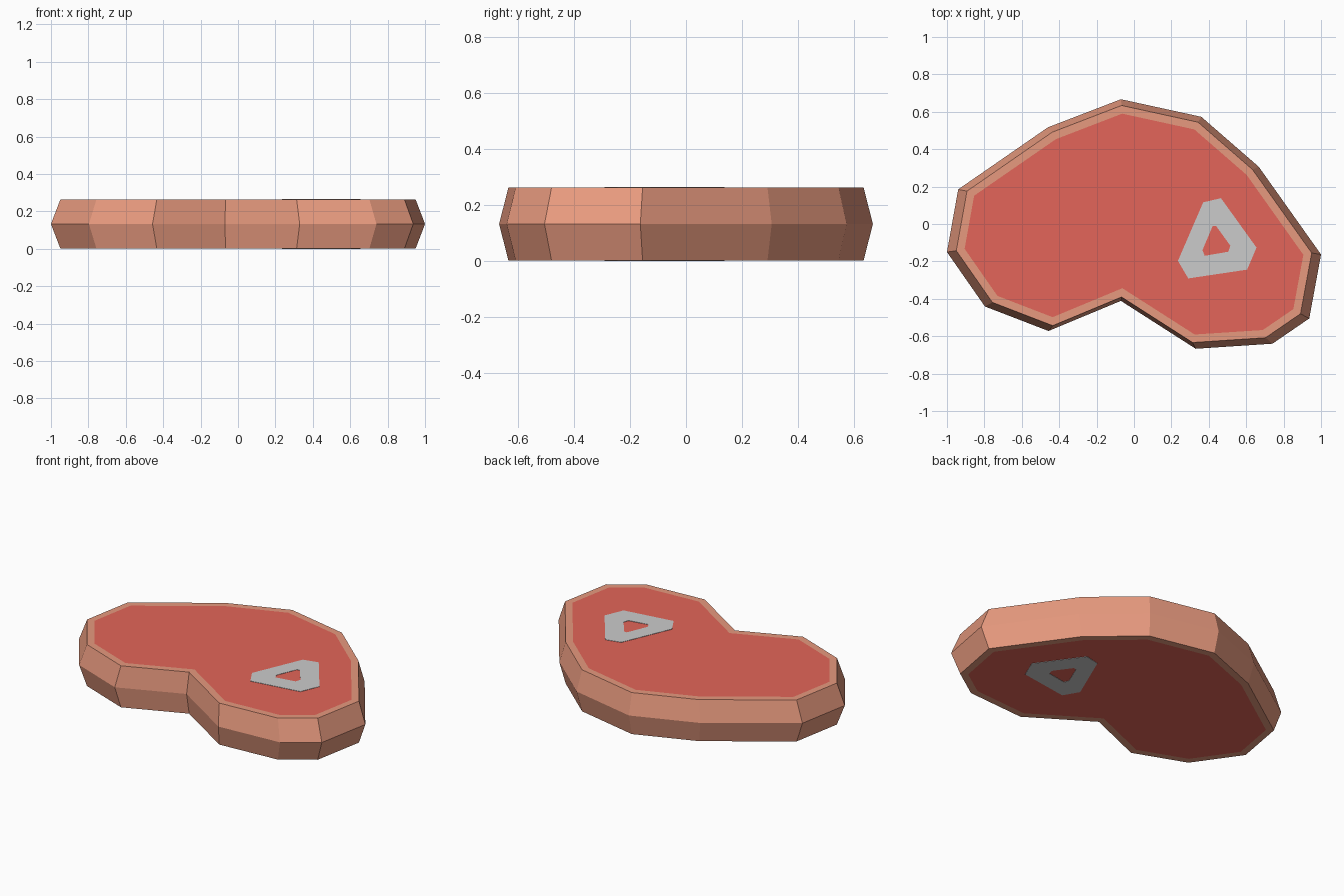
import bpy, bmesh

if "Cube" in bpy.data.objects:
    bpy.data.objects.remove(bpy.data.objects["Cube"])

HEIGHT, SKIN = 0.265, 0.002

OUTLINE = [(-1, -0.15), (-0.797, -0.441), (-0.457, -0.572), (-0.07, -0.411),
           (0.33, -0.667), (0.74, -0.64), (0.937, -0.505), (1, -0.163),
           (0.667, 0.306), (0.36, 0.573), (-0.07, 0.667), (-0.46, 0.517),
           (-0.94, 0.185)]
BONE_OUT = [(0.235, -0.197), (0.29, -0.291), (0.605, -0.244),
            (0.655, -0.126), (0.465, 0.138), (0.37, 0.116)]
BONE_IN = [(0.366, -0.14), (0.378, -0.17), (0.505, -0.148),
           (0.515, -0.116), (0.44, -0.012), (0.42, -0.012)]


def material(name, color):
    mat = bpy.data.materials.new(name)
    mat.diffuse_color = (*color, 1)
    mat.use_nodes = True
    mat.node_tree.nodes["Principled BSDF"].inputs["Base Color"].default_value = mat.diffuse_color
    return mat


def ring(bm, points, z, scale=1.0):
    return [bm.verts.new((x * scale, y * scale, z)) for x, y in points]


def bridge(bm, a, b):
    n = len(a)
    for i in range(n):
        j = (i + 1) % n
        bm.faces.new((a[i], a[j], b[j], b[i]))


def finish(bm, name, mats=()):
    bmesh.ops.recalc_face_normals(bm, faces=bm.faces[:])
    mesh = bpy.data.meshes.new(name)
    bm.to_mesh(mesh)
    bm.free()
    for m in mats:
        mesh.materials.append(m)
    obj = bpy.data.objects.new(name, mesh)
    bpy.context.collection.objects.link(obj)


# Steak slab: bevelled fat edge, flat cut faces inset top and bottom
bm = bmesh.new()
low = ring(bm, OUTLINE, SKIN, 0.95)
mid = ring(bm, OUTLINE, HEIGHT / 2)
top = ring(bm, OUTLINE, HEIGHT - SKIN, 0.95)
bridge(bm, low, mid)
bridge(bm, mid, top)
cuts = [bm.faces.new(low[::-1]), bm.faces.new(top)]
bm.normal_update()
for face in cuts:
    bmesh.ops.inset_region(bm, faces=[face], thickness=0.042,
                           use_even_offset=True)
    face.material_index = 1
finish(bm, "steak", [material("fat", (0.80, 0.322, 0.21)),
                     material("meat", (0.77, 0.13, 0.1))])

# Bone: hollow ring running through the slab, just proud of both faces
bm = bmesh.new()
rings = [ring(bm, BONE_OUT, 0), ring(bm, BONE_OUT, HEIGHT),
         ring(bm, BONE_IN, HEIGHT), ring(bm, BONE_IN, 0)]
for i in range(4):
    bridge(bm, rings[i], rings[(i + 1) % 4])
finish(bm, "bone")
